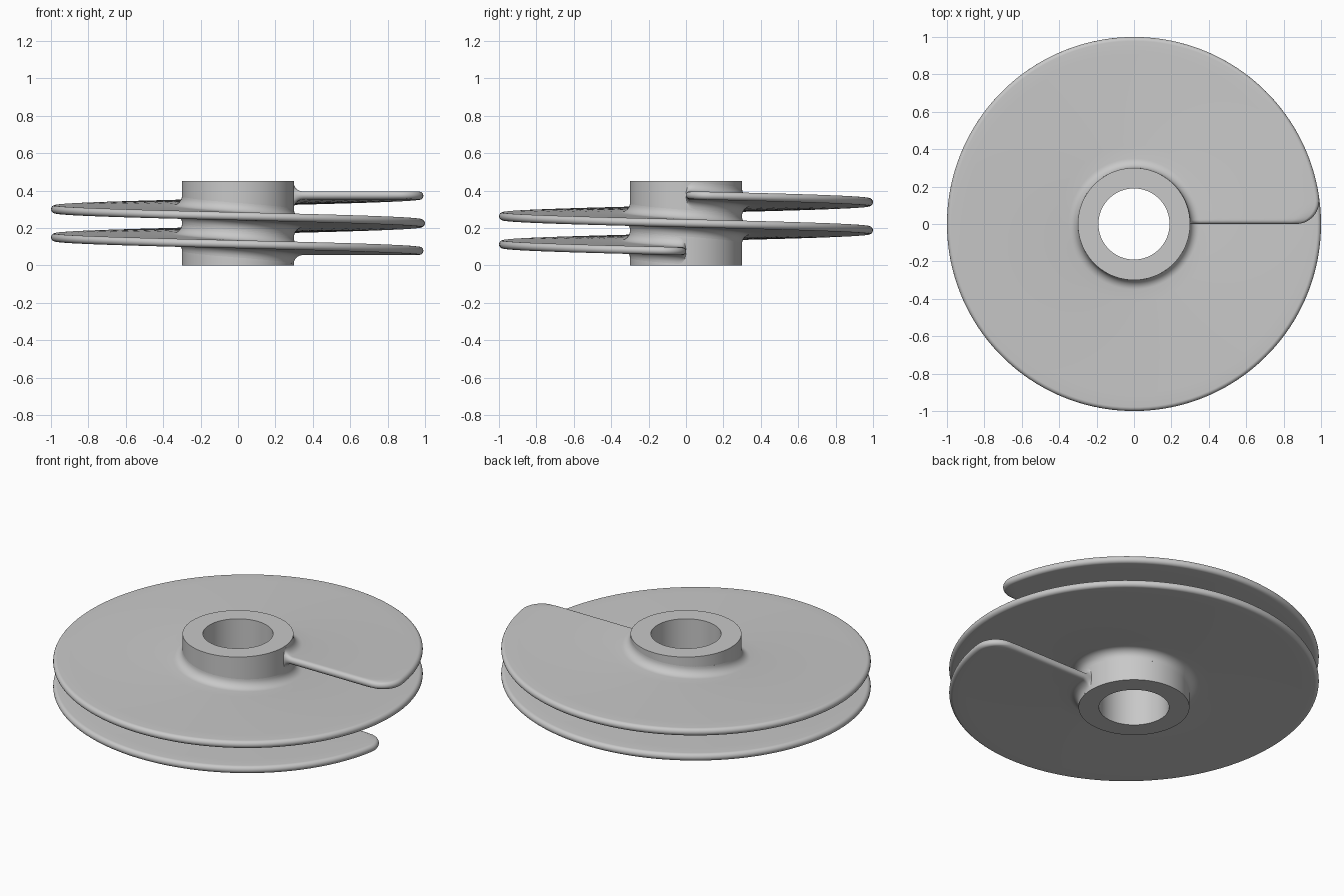
import bpy, bmesh, math
from mathutils import Matrix, Vector

cube = bpy.data.objects.get("Cube")
if cube:
    bpy.data.objects.remove(cube, do_unlink=True)

HEIGHT, BORE, HUB = 0.45, 0.19, 0.30
TURNS, PITCH, Z_TOP = 2, 0.15, 0.375
HALF, FILLET, CORNER = 0.0215, 0.05, 0.125
TOTAL = TURNS * math.tau
CORNER_DIST = 1 - CORNER
CORNER_ANGLE = math.asin(CORNER / CORNER_DIST)

grey = bpy.data.materials.new("light_grey")
grey.use_nodes = True
colour = (0.58, 0.58, 0.58, 1)
grey.diffuse_color = colour
grey.node_tree.nodes["Principled BSDF"].inputs["Base Color"].default_value = colour


def finish(name, bm, angle):
    bmesh.ops.remove_doubles(bm, verts=bm.verts, dist=0.00002)
    bmesh.ops.recalc_face_normals(bm, faces=bm.faces)
    mesh = bpy.data.meshes.new(name)
    bm.to_mesh(mesh)
    bm.free()
    mesh.materials.append(grey)
    obj = bpy.data.objects.new(name, mesh)
    bpy.context.collection.objects.link(obj)
    bpy.ops.object.select_all(action='DESELECT')
    obj.select_set(True)
    bpy.context.view_layer.objects.active = obj
    bpy.ops.object.shade_smooth_by_angle(angle=math.radians(angle))


# Hub: a rectangular section spun into a tube
bm = bmesh.new()
section = [bm.verts.new((r, 0, z)) for r, z in
           ((BORE, 0), (HUB, 0), (HUB, HEIGHT), (BORE, HEIGHT))]
edges = [bm.edges.new((section[i], section[(i + 1) % 4])) for i in range(4)]
bmesh.ops.spin(bm, geom=section + edges, cent=(0, 0, 0), axis=(0, 0, 1),
               angle=math.tau, steps=128, use_merge=False)
finish("hub", bm, 30)


# Helical blade helpers
def outer_radius(phi):
    """Outline radius, with the rounded corner near each end."""
    if phi >= CORNER_ANGLE:
        return 1.0
    a = phi - CORNER_ANGLE
    root = max(0, CORNER ** 2 - (CORNER_DIST * math.sin(a)) ** 2)
    return CORNER_DIST * math.cos(a) + math.sqrt(root)


def edge_distance(r, phi):
    """Distance from a point of the blade to its outline."""
    if phi > 1:
        return 1 - r
    x, y = r * math.cos(phi), r * math.sin(phi)
    cx = CORNER_DIST * math.cos(CORNER_ANGLE)
    if x > cx and phi < CORNER_ANGLE:
        return max(0, CORNER - math.hypot(x - cx, y - CORNER))
    return max(0, min(y, 1 - r))


def rounding(d, size):
    k = 1 - min(1, d / size)
    return math.sqrt(max(0, 1 - k * k))


def half_thickness(r, phi):
    d = edge_distance(r, phi)
    k = FILLET - min(FILLET, max(0, r - HUB))
    fillet = FILLET - math.sqrt(FILLET ** 2 - k * k)
    return HALF * rounding(d, HALF) + fillet * rounding(d, FILLET)


def radii(phi):
    """Samples from inside the hub, over the fillet, to the rounded rim."""
    rim = outer_radius(phi)
    steps = [math.pi / 2 * i / 8 for i in range(9)]
    inner = [HUB - 0.015] + [HUB + FILLET * (1 - math.cos(a)) for a in steps]
    start, stop = HUB + FILLET, rim - HALF
    middle = [start + (stop - start) * i / 9 for i in range(1, 9)]
    outer = [rim - HALF * (1 - math.sin(a)) for a in steps]
    return inner + middle + outer


# Blade: angles are dense at both ends, even in between
END = 0.5
near = [END * (i / 24) ** 2 for i in range(24)]
count = 240
middle = [END + (TOTAL - 2 * END) * i / count for i in range(count + 1)]
angles = near + middle + [TOTAL - a for a in reversed(near)]

bm = bmesh.new()
grids = {1: [], -1: []}
for theta in angles:
    phi = min(theta, TOTAL - theta)
    z = Z_TOP - PITCH * theta / math.tau
    for side, grid in grids.items():
        grid.append([bm.verts.new((r * math.cos(theta), r * math.sin(theta),
                                   z + side * half_thickness(r, phi)))
                     for r in radii(phi)])
for grid in grids.values():
    for a, b in zip(grid, grid[1:]):
        for i in range(len(a) - 1):
            bm.faces.new((a[i], a[i + 1], b[i + 1], b[i]))
# Close the inner wall hidden in the hub
for i in range(len(angles) - 1):
    top, low = grids[1], grids[-1]
    bm.faces.new((top[i][0], top[i + 1][0], low[i + 1][0], low[i][0]))
finish("helical_blade", bm, 60)
